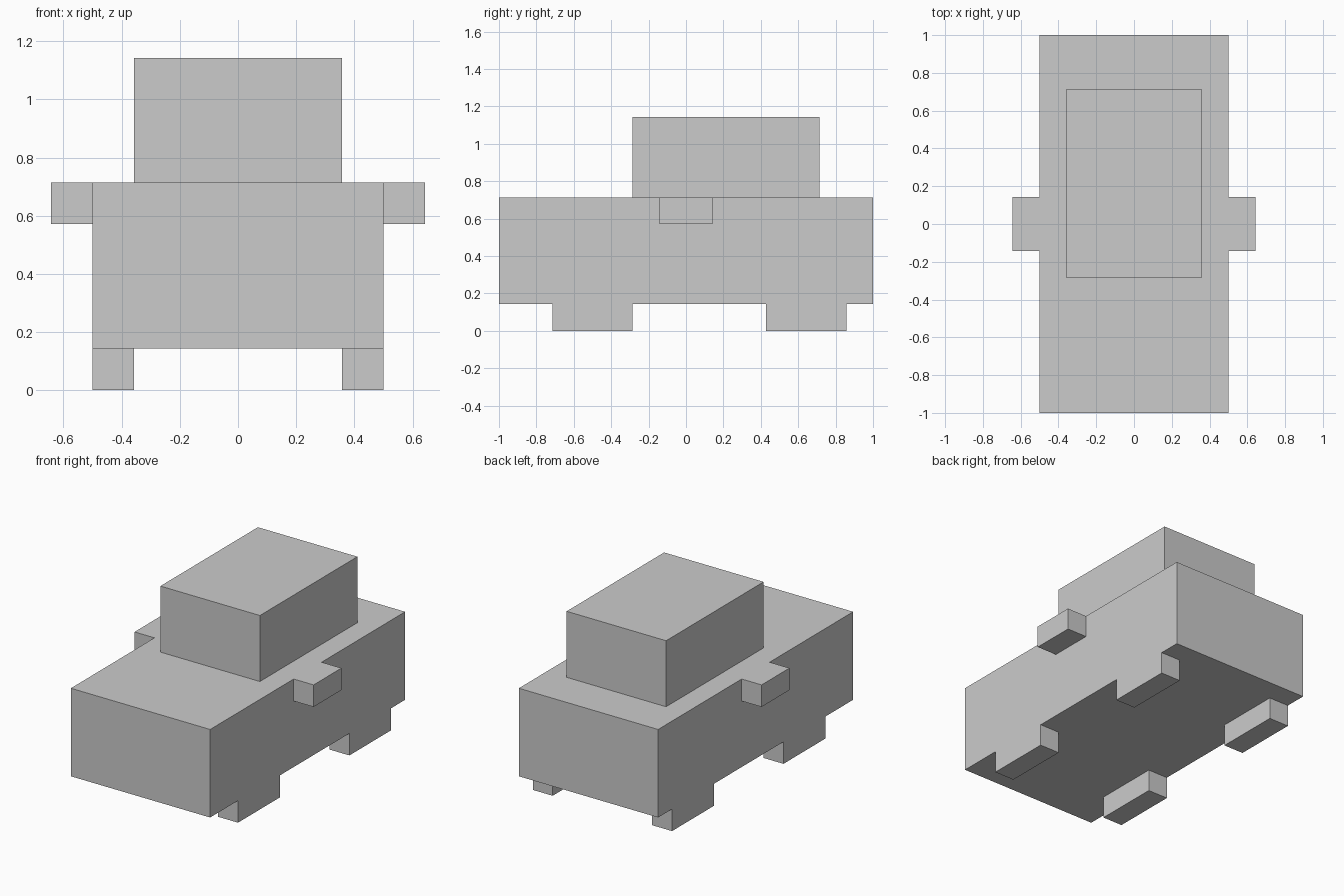
import bpy
import bmesh
from mathutils import Vector

if "Cube" in bpy.data.objects:
    bpy.data.objects.remove(bpy.data.objects["Cube"])

U = 1 / 7  # the model sits on a grid of sevenths


def box(name, x, y, z):
    """Box from (min, max) ranges given in grid units."""
    lo, hi = (Vector(c) * U for c in zip(x, y, z))
    bm = bmesh.new()
    bmesh.ops.create_cube(bm, size=1)
    bmesh.ops.scale(bm, vec=hi - lo, verts=bm.verts)
    mesh = bpy.data.meshes.new(name)
    bm.to_mesh(mesh)
    bm.free()
    obj = bpy.data.objects.new(name, mesh)
    obj.location = (lo + hi) / 2
    bpy.context.collection.objects.link(obj)
    return obj


# Main body and cabin
box("body", (-3.5, 3.5), (-7, 7), (1, 5))
box("cabin", (-2.5, 2.5), (-2, 5), (5, 8))

# Side mirrors and wheels, repeated on both sides
for side, s in (("left", -1), ("right", 1)):
    box(f"{side}_mirror", sorted((3.5 * s, 4.5 * s)), (-1, 1), (4, 5))
    wheel_x = sorted((2.5 * s, 3.5 * s))
    box(f"front_{side}_wheel", wheel_x, (-5, -2), (0, 1))
    box(f"back_{side}_wheel", wheel_x, (3, 6), (0, 1))
